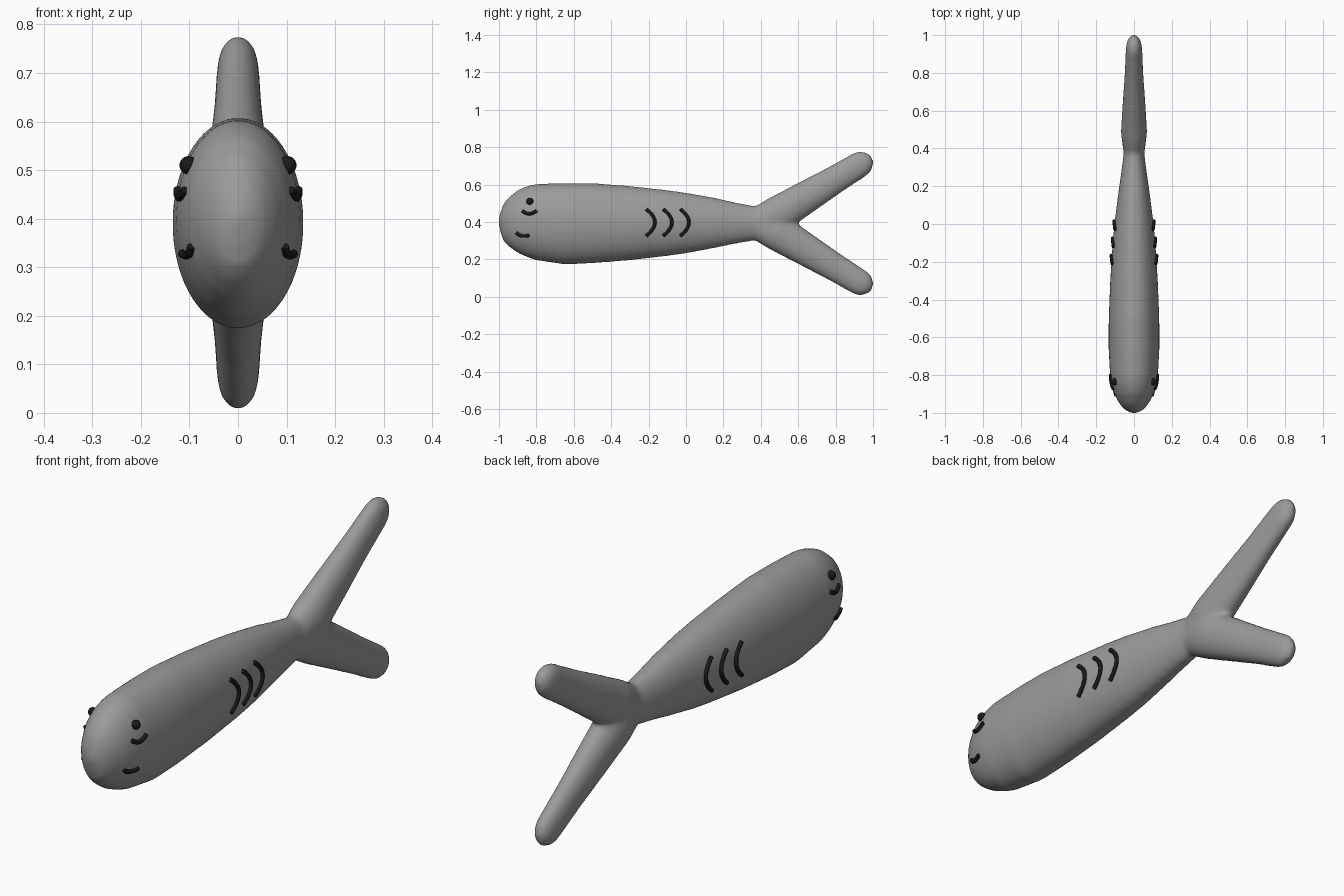
import bpy, bmesh, math
from mathutils import Vector

if "Cube" in bpy.data.objects:
    bpy.data.objects.remove(bpy.data.objects["Cube"])

black = bpy.data.materials.new("black")
black.diffuse_color = (0.01, 0.01, 0.01, 1)
black.use_nodes = True
black.node_tree.nodes["Principled BSDF"].inputs["Base Color"].default_value = black.diffuse_color
skin = bpy.data.materials.new("dark_grey_skin")
skin.diffuse_color = (0.33, 0.33, 0.33, 1)
skin.use_nodes = True
skin.node_tree.nodes["Principled BSDF"].inputs["Base Color"].default_value = skin.diffuse_color

# Body stations: y, top z, bottom z, half width
BODY = [(-1.002, .415, .385, .008), (-.992, .455, .345, .034), (-.977, .495, .30, .056),
        (-.95, .53, .27, .078), (-.90, .57, .235, .104), (-.85, .592, .212, .119),
        (-.80, .603, .195, .127), (-.65, .608, .173, .135), (-.5, .608, .179, .134),
        (-.3, .592, .195, .126), (-.1, .570, .218, .113), (0, .556, .232, .104),
        (.15, .530, .260, .085), (.25, .507, .281, .071), (.35, .488, .298, .057),
        (.44, .465, .32, .055)]


def loft(bm, rings, n=40):
    """Skin elliptical rings given as (centre, tall axis vector, half width)."""
    loops = []
    for c, up, rx in rings:
        loops.append([bm.verts.new(c + up * math.sin(a) + Vector((rx * math.cos(a), 0, 0)))
                      for a in (2 * math.pi * i / n for i in range(n))])
    for a, b in zip(loops, loops[1:]):
        for i in range(n):
            j = (i + 1) % n
            bm.faces.new((a[i], a[j], b[j], b[i]))
    bm.faces.new(loops[0])
    bm.faces.new(loops[-1])


def side_x(y, z):
    """Half width of the body surface at a given y and z."""
    for p, q in zip(BODY, BODY[1:]):
        if p[0] <= y <= q[0]:
            t = (y - p[0]) / (q[0] - p[0])
            _, top, bot, rx = [a + (b - a) * t for a, b in zip(p, q)]
            k = (z - (top + bot) / 2) / ((top - bot) / 2)
            return rx * math.sqrt(max(0, 1 - k * k))
    return 0


# Body and forked tail, fused into one smooth skin
bm = bmesh.new()
loft(bm, [(Vector((0, y, (t + b) / 2)), Vector((0, 0, (t - b) / 2)), rx) for y, t, b, rx in BODY])
for s in (1, -1):
    root, tip = Vector((0, .41, .392)), Vector((0, .982, .392 + s * .347))
    axis = tip - root
    length = axis.length
    axis.normalize()
    up = Vector((0, -axis.z, axis.y))
    rings = []
    for d, r, rx in [(-.05, .05, .03), (0, .099, .060), (.09, .099, .069), (.25, .089, .061),
                     (.45, .076, .049), (length - .06, .070, .043), (length - .03, .063, .039),
                     (length - .008, .047, .030), (length + .008, .027, .018), (length + .014, .006, .004)]:
        rings.append((root + axis * d, up * r, rx))
    loft(bm, rings)
bmesh.ops.recalc_face_normals(bm, faces=bm.faces)
me = bpy.data.meshes.new("body")
bm.to_mesh(me)
bm.free()
me.materials.append(skin)
body = bpy.data.objects.new("fish_body", me)
bpy.context.collection.objects.link(body)
rm = body.modifiers.new("fuse", 'REMESH')
rm.mode = 'VOXEL'
rm.voxel_size = .011
rm.use_smooth_shade = True
sm = body.modifiers.new("soften", 'SMOOTH')
sm.factor = .5
sm.iterations = 8


def stroke(name, pts, side, r=.009):
    """Thin black tube laid on the body side, curving through three (y, z) points."""
    a, m, b = [Vector(p) for p in pts]
    ctrl = 2 * m - (a + b) / 2
    cu = bpy.data.curves.new(name, 'CURVE')
    cu.dimensions = '3D'
    cu.bevel_depth = r
    cu.bevel_resolution = 2
    cu.use_fill_caps = True
    sp = cu.splines.new('POLY')
    sp.points.add(10)
    for i, p in enumerate(sp.points):
        t = i / 10
        y, z = a * (1 - t) ** 2 + ctrl * 2 * t * (1 - t) + b * t * t
        p.co = (side * (side_x(y, z) + .003), y, z, 1)
    cu.materials.append(black)
    bpy.context.collection.objects.link(bpy.data.objects.new(name, cu))


for side, tag in ((1, "right"), (-1, "left")):
    # Eye
    bpy.ops.mesh.primitive_uv_sphere_add(segments=20, ring_count=12, radius=.019,
                                         location=(side * (side_x(-.835, .51) + .001), -.835, .51))
    eye = bpy.context.object
    eye.name = "eye_" + tag
    eye.data.materials.append(black)
    bpy.ops.object.shade_smooth()
    # Cheek crease, mouth and gills
    stroke("cheek_" + tag, [(-.874, .459), (-.838, .444), (-.798, .460)], side)
    stroke("mouth_" + tag, [(-.907, .343), (-.880, .326), (-.838, .328)], side)
    for i in range(3):
        o = i * .091
        stroke(f"gill_{i + 1}_{tag}", [(-.213 + o, .468), (-.166 + o, .398), (-.213 + o, .325)], side)
